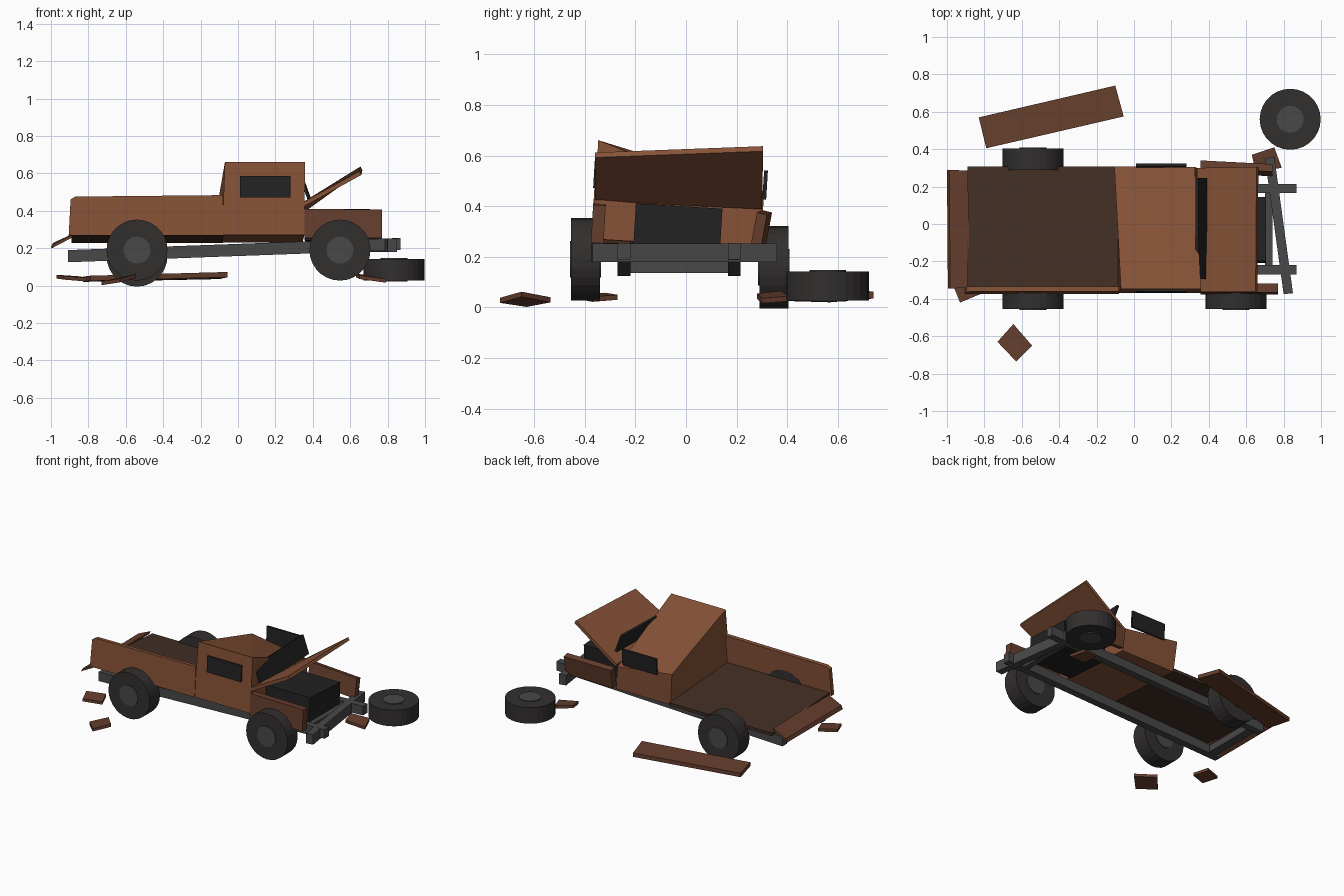
import bpy, bmesh, math
from mathutils import Vector, Matrix

if "Cube" in bpy.data.objects:
    bpy.data.objects.remove(bpy.data.objects["Cube"])


def mat(name, rgb):
    m = bpy.data.materials.new(name)
    m.diffuse_color = (*rgb, 1)
    m.use_nodes = True
    m.node_tree.nodes["Principled BSDF"].inputs["Base Color"].default_value = m.diffuse_color
    return m


RUST = mat("rust", (0.24, 0.085, 0.038))
BROWN = mat("dark_rust", (0.13, 0.048, 0.026))
FLOOR = mat("bed_brown", (0.055, 0.028, 0.018))
RUBBER = mat("rubber", (0.032, 0.028, 0.028))
METAL = mat("metal", (0.065, 0.065, 0.065))
BLACK = mat("black", (0.016, 0.016, 0.016))


def finish(name, bm, material):
    bmesh.ops.recalc_face_normals(bm, faces=bm.faces)
    me = bpy.data.meshes.new(name)
    bm.to_mesh(me)
    bm.free()
    me.materials.append(material)
    ob = bpy.data.objects.new(name, me)
    bpy.context.collection.objects.link(ob)
    return ob


def lean(p):
    """The body has sunk sideways towards +y."""
    return Vector((p[0], p[1] + 0.06 * (p[2] - 0.27), p[2] - 0.06 * (p[1] + 0.36)))


def prism(name, outline, offset, material, leaning=False):
    """Solid between an outline and its copy moved by offset."""
    bm = bmesh.new()
    base = [Vector(p) for p in outline]
    top = [p + Vector(offset) for p in base]
    a, b = ([bm.verts.new(lean(p) if leaning else p) for p in ring] for ring in (base, top))
    bm.faces.new(a)
    bm.faces.new(b)
    n = len(a)
    for i in range(n):
        bm.faces.new((a[i], a[(i + 1) % n], b[(i + 1) % n], b[i]))
    return finish(name, bm, material)


def box(name, x, y, z, material, leaning=False):
    ring = [(x[0], y[0], z[0]), (x[1], y[0], z[0]), (x[1], y[1], z[0]), (x[0], y[1], z[0])]
    return prism(name, ring, (0, 0, z[1] - z[0]), material, leaning)


def disc(name, loc, r, depth, upright, material):
    bm = bmesh.new()
    m = Matrix.Translation(loc)
    if upright:
        m = m @ Matrix.Rotation(math.pi / 2, 4, 'X')
    bmesh.ops.create_cone(bm, cap_ends=True, segments=28, radius1=r, radius2=r,
                          depth=depth, matrix=m)
    return finish(name, bm, material)


def wheel(name, loc, upright=True):
    disc(name + "_tyre", loc, 0.163, 0.114, upright, RUBBER)
    disc(name + "_hub", loc, 0.072, 0.124, upright, METAL)


# Chassis: two pitched rails, cross members and a skewed bumper
for side, y in (("left", -0.27), ("right", 0.165)):
    prism(side + "_rail", [(-0.91, y, 0.125), (0.87, y, 0.19), (0.87, y, 0.255), (-0.91, y, 0.19)],
          (0, 0.05, 0), METAL)
box("rear_cross_member", (-0.88, -0.82), (-0.23, 0.18), (0.135, 0.185), METAL)
box("front_cross_member", (0.70, 0.74), (-0.23, 0.18), (0.19, 0.24), METAL)
prism("front_bumper", [(0.70, 0.35, 0.18), (0.75, 0.36, 0.18), (0.85, -0.37, 0.18), (0.80, -0.375, 0.18)],
      (0, 0, 0.072), METAL)

# Wheels, one of them lying on the ground
wheel("front_left_wheel", (0.545, -0.397, 0.19))
wheel("rear_left_wheel", (-0.54, -0.397, 0.19))
wheel("rear_right_wheel", (-0.54, 0.347, 0.158))
wheel("loose_wheel", (0.835, 0.56, 0.085), False)

# Cab with the roof crushed down on the right side
bm = bmesh.new()
lo = [(-0.085, -0.37, 0.27), (0.355, -0.37, 0.27), (0.345, 0.295, 0.27), (-0.085, 0.295, 0.27)]
hi = [(-0.07, -0.37, 0.66), (0.358, -0.37, 0.66), (0.325, 0.295, 0.437), (-0.105, 0.295, 0.497)]
a, b = ([bm.verts.new(lean(p)) for p in ring] for ring in (lo, hi))
bm.faces.new(a)
bm.faces.new((b[0], b[1], b[3]))
bm.faces.new((b[1], b[2], b[3]))
for i in range(4):
    j = (i + 1) % 4
    bm.faces.new((a[i], a[j], b[j], b[i]))
finish("cab", bm, RUST)

# Windows
box("left_window", (0.01, 0.28), (-0.379, -0.364), (0.47, 0.585), BLACK, True)
box("right_window", (0.01, 0.28), (0.29, 0.305), (0.465, 0.58), BLACK, True)
prism("windshield", [(0.33, -0.295, 0.575), (0.375, -0.295, 0.45), (0.375, 0.245, 0.465), (0.33, 0.245, 0.59)],
      (0.014, 0, 0.005), BLACK)

# Hood sprung open and twisted
prism("hood", [(0.347, -0.36, 0.42), (0.66, -0.36, 0.592), (0.665, 0.305, 0.617), (0.347, 0.30, 0.388)],
      (-0.01, 0, 0.02), RUST)

# Engine block
box("engine", (0.36, 0.705), (-0.207, 0.135), (0.25, 0.42), BLACK, True)

# Front fenders, the right one hanging loose
prism("left_fender", [(0.355, -0.375, 0.255), (0.77, -0.375, 0.255), (0.77, -0.375, 0.405), (0.355, -0.375, 0.41)],
      (0, 0.05, 0), BROWN, True)
prism("right_fender", [(0.355, 0.275, 0.25), (0.74, 0.255, 0.24), (0.74, 0.28, 0.375), (0.355, 0.30, 0.385)],
      (0, 0.04, -0.01), BROWN)

# Cargo bed: floor, remaining side and dropped tailgate
box("bed_floor", (-0.89, -0.08), (-0.37, 0.305), (0.268, 0.29), FLOOR, True)
prism("left_bed_side", [(-0.905, -0.374, 0.27), (-0.08, -0.374, 0.27), (-0.08, -0.374, 0.483),
                        (-0.87, -0.374, 0.475), (-0.895, -0.374, 0.46)], (0, 0.028, 0), RUST, True)
prism("tailgate", [(-0.89, -0.34, 0.255), (-0.995, -0.345, 0.20), (-1.0, 0.29, 0.205), (-0.90, 0.285, 0.25)],
      (0.012, 0, 0.024), BROWN)

# Bed side lying on the ground
prism("fallen_bed_side", [(-0.79, 0.405, 0.025), (-0.055, 0.575, 0.045), (-0.10, 0.74, 0.035), (-0.83, 0.57, 0.02)],
      (0, 0, 0.028), BROWN)

# Scraps of sheet metal
scraps = [
    [(-0.73, -0.63, 0.002), (-0.63, -0.735, 0.018), (-0.545, -0.65, 0.042), (-0.645, -0.535, 0.02)],
    [(-0.97, -0.32, 0.038), (-0.93, -0.42, 0.032), (-0.81, -0.37, 0.022), (-0.85, -0.27, 0.03)],
    [(0.65, 0.28, 0.035), (0.79, 0.30, 0.016), (0.75, 0.41, 0.025), (0.63, 0.37, 0.045)],
]
for i, s in enumerate(scraps, 1):
    prism("scrap_%d" % i, s, (0, 0, 0.02), BROWN)
